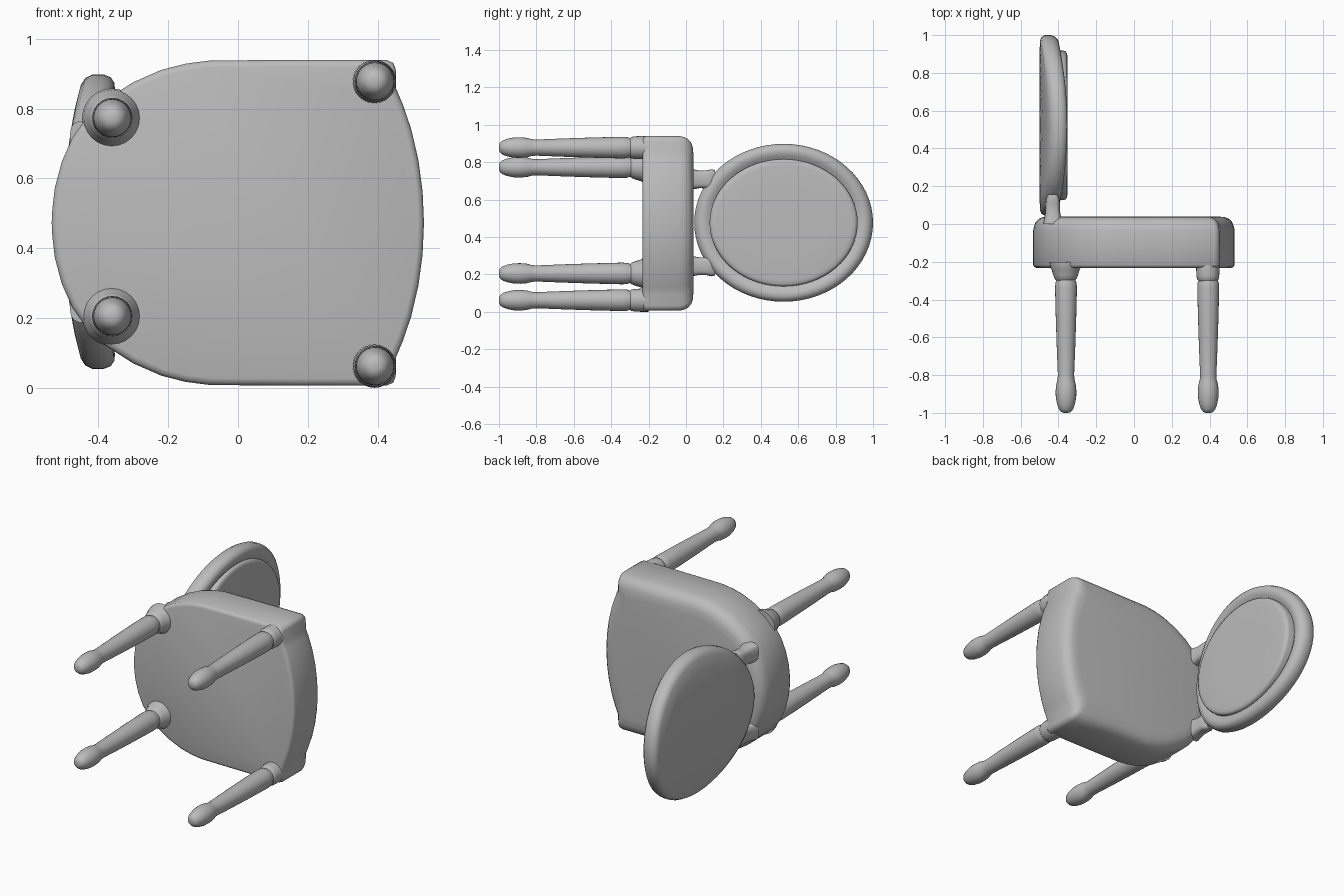
import bpy, bmesh, math

if "Cube" in bpy.data.objects:
    bpy.data.objects.remove(bpy.data.objects["Cube"])

MID = 0.47  # mirror plane height: the chair lies on its side, its up is +y

mat = bpy.data.materials.new("plain grey")
mat.diffuse_color = (0.5, 0.5, 0.5, 1)
mat.use_nodes = True
mat.node_tree.nodes["Principled BSDF"].inputs["Base Color"].default_value = mat.diffuse_color


def loft(name, rings, angle=40):
    """Skin a list of equal-length point rings and cap both ends."""
    bm = bmesh.new()
    vs = [[bm.verts.new(p) for p in ring] for ring in rings]
    n = len(vs[0])
    for a, b in zip(vs, vs[1:]):
        for i in range(n):
            j = (i + 1) % n
            bm.faces.new((a[i], a[j], b[j], b[i]))
    bm.faces.new(vs[0])
    bm.faces.new(vs[-1])
    bmesh.ops.recalc_face_normals(bm, faces=bm.faces)
    me = bpy.data.meshes.new(name)
    bm.to_mesh(me)
    bm.free()
    me.materials.append(mat)
    ob = bpy.data.objects.new(name, me)
    bpy.context.collection.objects.link(ob)
    bpy.ops.object.select_all(action='DESELECT')
    ob.select_set(True)
    bpy.context.view_layer.objects.active = ob
    bpy.ops.object.shade_smooth_by_angle(angle=math.radians(angle))
    return ob


def lathe(name, x, z, profile, n=24):
    """Turned part around a line parallel to y; profile is (y, radius)."""
    return loft(name, [[(x + r * math.cos(2 * math.pi * i / n), y,
                         z + r * math.sin(2 * math.pi * i / n))
                        for i in range(n)] for y, r in profile])


# Seat: bowed front, straight sides, rounded rear, soft upper edge
half = [(0.533, 0), (0.529, 0.09), (0.517, 0.18), (0.496, 0.27),
        (0.472, 0.34), (0.453, 0.385), (0.452, 0.44), (0.445, 0.458),
        (0.425, 0.467), (0.2, 0.467), (-0.08, 0.465), (-0.15, 0.456),
        (-0.22, 0.438), (-0.3, 0.403), (-0.38, 0.352), (-0.435, 0.3),
        (-0.475, 0.243), (-0.505, 0.175), (-0.525, 0.1), (-0.532, 0.04),
        (-0.534, 0)]
outline = half + [(x, -z) for x, z in half[-2:0:-1]]
seat_levels = [(-0.232, 0.02), (-0.228, 0.007), (-0.215, 0), (-0.035, 0),
               (-0.01, 0.006), (0.01, 0.016), (0.027, 0.034), (0.036, 0.06),
               (0.04, 0.1)]
loft("seat", [[(x * (1 - 0.8 * d / 0.5), y, MID + 0.003 + z * (1 - d / 0.47))
               for x, z in outline] for y, d in seat_levels], 50)

# Turned legs with short collars, mirrored left and right
leg = [(-0.2, 0.05), (-0.285, 0.052), (-0.3, 0.051), (-0.312, 0.056),
       (-0.34, 0.058), (-0.5, 0.054), (-0.65, 0.049), (-0.8, 0.043),
       (-0.825, 0.045), (-0.85, 0.052), (-0.885, 0.055), (-0.92, 0.054),
       (-0.955, 0.047), (-0.98, 0.038), (-0.995, 0.026), (-1.0, 0.012)]
front_collar = [(-0.2, 0.062), (-0.24, 0.062), (-0.275, 0.06),
                (-0.293, 0.057), (-0.303, 0.048)]
rear_collar = [(-0.2, 0.085), (-0.232, 0.08), (-0.245, 0.073),
               (-0.27, 0.066), (-0.29, 0.058), (-0.302, 0.046)]
for side, label in ((-1, "left"), (1, "right")):
    z = MID + side * 0.408
    lathe("front_leg_" + label, 0.393, z, leg)
    lathe("front_leg_collar_" + label, 0.391, z, front_collar)
    z = MID + 0.019 + side * 0.284
    lathe("rear_leg_" + label, -0.36, z, leg)
    lathe("rear_leg_collar_" + label, -0.362, z, rear_collar)

    # Posts that carry the backrest, flared at both ends
    post = [(0.0, 0.052, 0.058), (0.045, 0.042, 0.052), (0.07, 0.038, 0.047),
            (0.11, 0.038, 0.048), (0.135, 0.035, 0.054), (0.155, 0.025, 0.05)]
    rings = []
    for y, rx, rz in post:
        ring = []
        for i in range(20):
            c, s = math.cos(math.pi * i / 10), math.sin(math.pi * i / 10)
            ring.append((-0.43 + rx * math.copysign(abs(c) ** 0.6, c), y,
                         MID + 0.006 + side * 0.232
                         + rz * math.copysign(abs(s) ** 0.6, s)))
        rings.append(ring)
    loft("back_post_" + label, rings)


def oval(d, x, bend):
    """Ring inset by d from the backrest's rim, curved forward at the sides."""
    ring = []
    for i in range(64):
        t = 2 * math.pi * i / 64
        dz = (0.422 - d) * math.sin(t)
        ring.append((x + bend * (dz / 0.422) ** 2,
                     0.522 + (0.478 - d) * math.cos(t), MID + 0.006 + dz))
    return ring


# Oval backrest frame: flat back, rounded rim
frame = [(0.4, -0.5), (0.3, -0.5), (0.2, -0.5), (0.1, -0.5), (0.03, -0.498),
         (0.01, -0.49), (0, -0.472), (0, -0.44), (0.008, -0.418),
         (0.025, -0.402), (0.045, -0.397), (0.065, -0.4), (0.08, -0.408),
         (0.1, -0.414), (0.2, -0.414), (0.3, -0.414), (0.4, -0.414)]
loft("backrest_frame", [oval(d, x, 0.055) for d, x in frame])

# Flat padded panel standing slightly proud of the frame
pad = [(0.082, -0.43, 0.03), (0.082, -0.375, 0.012), (0.086, -0.362, 0.005),
       (0.096, -0.355, 0.002), (0.115, -0.352, 0), (0.25, -0.351, 0),
       (0.4, -0.351, 0)]
loft("backrest_pad", [oval(*p) for p in pad])
